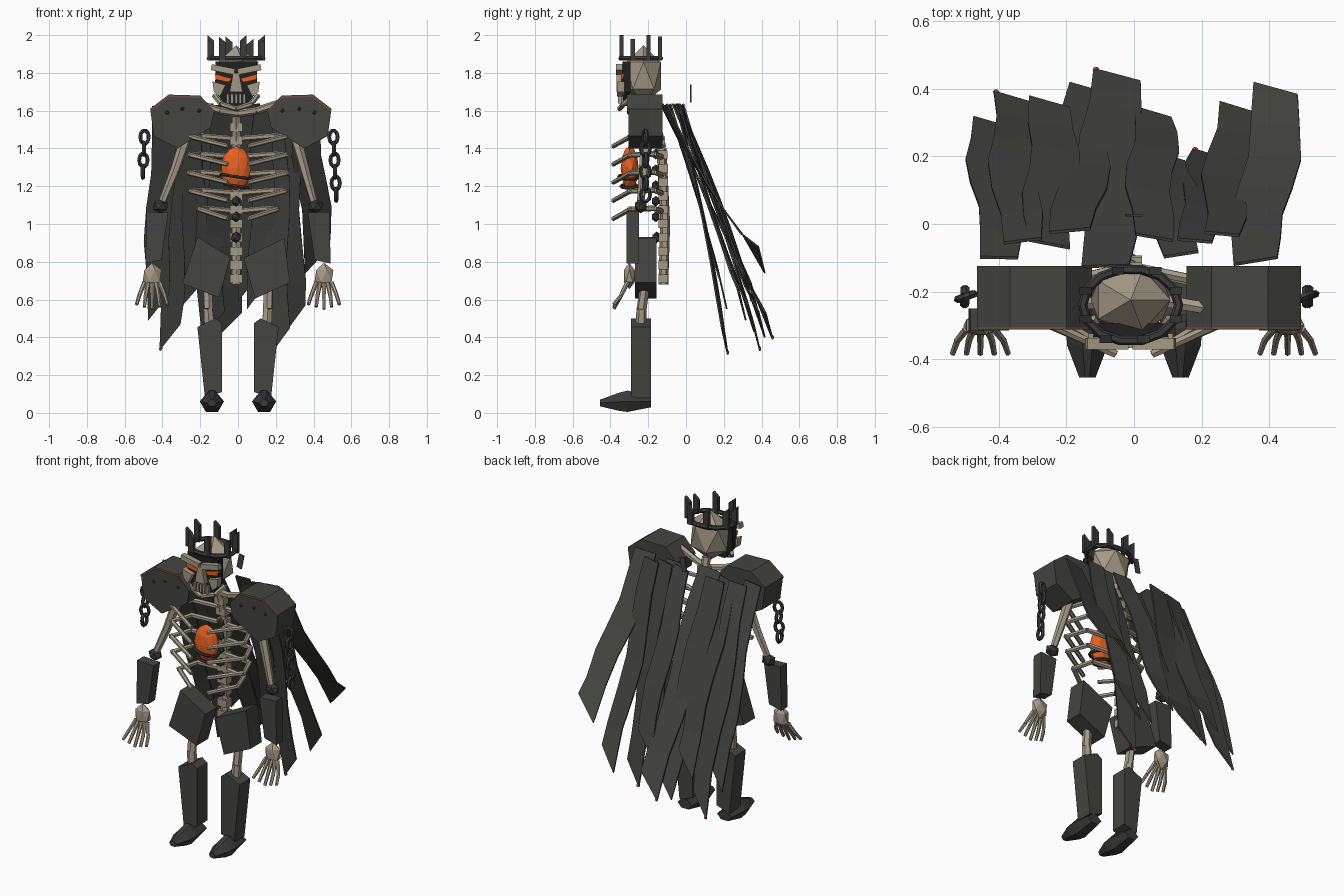
import bpy, bmesh, math
from mathutils import Vector, Matrix

if "Cube" in bpy.data.objects:
    bpy.data.objects.remove(bpy.data.objects["Cube"])


def material(name, r, g, b):
    m = bpy.data.materials.new(name)
    m.diffuse_color = (r, g, b, 1)
    m.use_nodes = True
    m.node_tree.nodes["Principled BSDF"].inputs["Base Color"].default_value = m.diffuse_color
    return m


IRON = material("dark iron", .058, .060, .051)
BLACK = material("blackened metal", .042, .044, .041)
CLOTH = material("grey cloth", .056, .058, .051)
BONE = material("old bone", .37, .32, .235)
EMBER = material("ember orange", .80, .12, .015)
RUST = material("rust brown", .15, .075, .045)
VOID = material("void black", .014, .014, .014)


def finish(bm, name, mat):
    bmesh.ops.recalc_face_normals(bm, faces=bm.faces)
    me = bpy.data.meshes.new(name)
    bm.to_mesh(me)
    bm.free()
    ob = bpy.data.objects.new(name, me)
    me.materials.append(mat)
    bpy.context.collection.objects.link(ob)
    return ob


def rod(bm, a, b, r1, r2, sides=6):
    a, b = Vector(a), Vector(b)
    d = b - a
    mtx = Matrix.Translation((a + b) / 2) @ d.to_track_quat('Z', 'Y').to_matrix().to_4x4()
    bmesh.ops.create_cone(bm, cap_ends=True, segments=sides, radius1=r1, radius2=r2,
                          depth=d.length, matrix=mtx)


def path(name, pts, r, mat, r_end=None):
    bm = bmesh.new()
    n = len(pts) - 1
    e = r if r_end is None else r_end
    for i in range(n):
        rod(bm, pts[i], pts[i + 1], r + (e - r) * i / n, r + (e - r) * (i + 1) / n)
    return finish(bm, name, mat)


def ico(name, loc, size, mat, sub=1):
    bm = bmesh.new()
    bmesh.ops.create_icosphere(bm, subdivisions=sub, radius=1,
                               matrix=Matrix.Translation(loc) @ Matrix.Diagonal((*size, 1)))
    return finish(bm, name, mat)


def box(name, loc, size, mat, tilt=0):
    bm = bmesh.new()
    bmesh.ops.create_cube(bm, size=1, matrix=Matrix.Translation(loc) @ Matrix.Rotation(tilt, 4, 'Y')
                          @ Matrix.Diagonal((*size, 1)))
    return finish(bm, name, mat)


def loft(name, rows, mat):
    bm = bmesh.new()
    rows = [[bm.verts.new(p) for p in row] for row in rows]
    n = len(rows[0])
    for a, b in zip(rows, rows[1:]):
        for j in range(n):
            bm.faces.new([a[j], a[(j + 1) % n], b[(j + 1) % n], b[j]])
    bm.faces.new(rows[0])
    bm.faces.new(rows[-1])
    return finish(bm, name, mat)


def prism(name, xz, y0, y1, mat):
    return loft(name, [[(x, y, z) for x, z in xz] for y in (y0, y1)], mat)


def ring(name, loc, rx, ry, tube, mat, rot=None, seg=12, sides=6):
    bm = bmesh.new()
    vs = []
    for i in range(seg):
        a = 2 * math.pi * i / seg
        for j in range(sides):
            b = 2 * math.pi * j / sides
            k = tube * math.cos(b)
            vs.append(bm.verts.new(((rx + k) * math.cos(a), (ry + k) * math.sin(a), tube * math.sin(b))))
    for i in range(seg):
        for j in range(sides):
            i2, j2 = (i + 1) % seg, (j + 1) % sides
            bm.faces.new([vs[i * sides + j], vs[i2 * sides + j], vs[i2 * sides + j2], vs[i * sides + j2]])
    bm.transform(Matrix.Translation(loc) @ (rot or Matrix()))
    return finish(bm, name, mat)


# Skull and face
C = -.01
ico("skull", (C, -.225, 1.785), (.132, .108, .16), BONE)
prism("face_void", [(C - .11, 1.86), (C + .11, 1.86), (C + .11, 1.70), (C + .055, 1.625), (C - .055, 1.625),
                    (C - .11, 1.70)], -.335, -.295, VOID)
prism("nose_bridge", [(C - .016, 1.80), (C + .016, 1.80), (C + .034, 1.70), (C - .034, 1.70)], -.368, -.33, BONE)
for s in (-1, 1):
    box("brow", (C + s * .07, -.354, 1.818), (.125, .034, .032), BONE, -s * .2)
    prism("eye", [(C + s * .022, 1.77), (C + s * .112, 1.795), (C + s * .108, 1.765), (C + s * .04, 1.75)],
          -.345, -.33, EMBER)
    prism("cheekbone", [(C + s * .055, 1.735), (C + s * .125, 1.755), (C + s * .118, 1.70), (C + s * .085, 1.675)],
          -.365, -.325, BONE)
    path("jaw", [(C + s * .115, -.28, 1.68), (C + s * .08, -.33, 1.635), (C, -.352, 1.61)], .014, BONE)
for i in range(5):
    box("tooth", (C - .044 + .022 * i, -.35, 1.662), (.014, .02, .05), BONE)

# Crown
ring("crown_band", (C, -.24, 1.877), .142, .108, .014, BLACK, seg=14)
for i in range(8):
    a = 2 * math.pi * (i + .5) / 8
    x, y = C + .145 * math.cos(a), -.24 + .110 * math.sin(a)
    x += .018 * (1 if i < 4 else -1) * (abs(x - C) < .1)
    h = 2.0 - (.0, .02, .008)[i % 3]
    prism("crown_spike", [(x - .018, 1.865), (x + .018, 1.865), (x + .018, h - .03 * (x < 0)),
                          (x - .018, h - .03 * (x > 0))], y - .011, y + .011, BLACK)

# Spine: core, vertebrae and knobs
path("spine", [(C, -.12, .68), (C, -.11, 1.0), (C, -.13, 1.4), (C, -.19, 1.66)], .026, BONE)
for i in range(13):
    z = .71 + .073 * i
    box("vertebra", (C, -.12 - max(0, z - 1.35) * .2, z), (.066, .052, .046), BONE)
for i in range(5):
    ico("spine_knob", (C, -.16, 1.37 - .083 * i), (.026, .024, .028), BLACK)
ico("waist_knob", (C, -.155, .93), (.03, .025, .03), BLACK)

# Ribs bent once at the flank, and collarbones
for s in (-1, 1):
    for i, w in enumerate((.25, .255, .26, .25, .205)):
        z = 1.462 - .096 * i
        path("rib", [(C + s * .02, -.13, z - .01), (s * w * .8, -.17, z + .005), (s * w, -.295, z),
                     (s * .055, -.385, z - .05)], .016, BONE, .013)
        ico("rib_joint", (s * w, -.295, z), (.017, .017, .017), BONE)
    path("collarbone", [(0, -.20, 1.585), (s * .10, -.23, 1.60), (s * .22, -.25, 1.64)], .02, BONE)

# Burning heart held by bands
ico("heart", (C, -.298, 1.295), (.082, .048, .118), EMBER, 2)
for z, r in ((1.25, .08), (1.20, .062)):
    ring("heart_band", (C, -.30, z), r, r * .7, .009, BLACK, Matrix.Rotation(.15, 4, 'Y'))

# Shoulder armour with rust rim and rivets
SHOULDER = [(.48, 1.61), (.382, 1.685), (.215, 1.68), (.14, 1.60), (.16, 1.51), (.335, 1.40), (.46, 1.465)]
for s in (-1, 1):
    pts = [(.015 + s * x, z) for x, z in SHOULDER]
    prism("shoulder_plate", pts, -.305, -.125, IRON)
    inner = [(x - s * .004, z - .013) for x, z in pts[:4]]
    for a in range(3):
        prism("shoulder_rim", [pts[a], pts[a + 1], inner[a + 1], inner[a]], -.312, -.303, RUST)
    for x, z in ((.22, 1.60), (.31, 1.61), (.39, 1.59)):
        ico("rivet", (.015 + s * x, -.306, z), (.011, .008, .011), BLACK)

# Arms, gauntlets and hands
for s in (-1, 1):
    path("upper_arm", [(.015 + s * .29, -.21, 1.46), (.01 + s * .345, -.225, 1.28), (s * .40, -.24, 1.12)],
         .03, BONE, .02)
    ico("elbow", (s * .41, -.24, 1.095), (.046, .036, .038), BLACK)
    prism("gauntlet", [(s * .37, 1.06), (s * .485, 1.065), (s * .49, .79), (s * .405, .81)], -.315, -.25, IRON)
    ico("palm", (s * .455, -.30, .725), (.056, .034, .07), BONE)
    for i in range(5):
        k = i - 2
        path("finger", [(s * (.455 + k * .020), -.31, .69), (s * (.455 + k * .034), -.345, .62),
                        (s * (.455 + k * .041), -.383, .55 + .012 * abs(k))], .0125, BONE, .009)

# Hanging chains
for x, count, s in ((-.495, 4, -1), (.505, 6, 1)):
    for i in range(count):
        rot = Matrix.Rotation(.35 + 1.2 * (i % 2), 4, 'Z') @ Matrix.Rotation(math.pi / 2, 4, 'X')
        ring("chain_link", (x + s * .003 * i, -.215, 1.46 - .061 * i), .024, .035, .011, BLACK, rot, 10, 5)

# Legs, thigh plates, greaves and boots
prism("thigh_plate_a", [(-.215, .93), (-.04, .825), (-.10, .61), (-.295, .685)], -.27, -.155, IRON)
prism("thigh_plate_b", [(.03, .82), (.245, .925), (.275, .69), (.09, .605)], -.27, -.155, IRON)
BOOT = [(-.455, .024, .035, .07), (-.36, .06, .012, .105), (-.31, .064, .005, .118), (-.185, .05, .03, .09)]
for s in (-1, 1):
    path("thigh_bone", [(s * .165, -.20, .80), (s * .158, -.235, .55), (s * .15, -.24, .44)], .024, BONE, .03)
    prism("greave", [(s * .215, .455), (s * .12, .50), (s * .085, .475), (s * .085, .11), (s * .175, .08)],
          -.29, -.185, IRON)
    loft("boot", [[(s * .138 + k * w, y, lo + (hi - lo) * h) for k, h in
                   ((-1, .5), (-.5, 0), (.5, 0), (1, .5), (.25, 1), (-.25, 1))] for y, w, lo, hi in BOOT], BLACK)

# Tattered cape: top x, top y, end x, end y, end z, width, mid bow
STRIPS = [(-.40, -.10, -.42, .30, .56, .12, .02), (-.33, -.05, -.36, .375, .40, .12, .02),
          (-.25, -.06, -.25, .36, .62, .13, 0), (-.19, -.02, -.13, .40, .47, .13, -.02),
          (-.085, -.125, -.05, .44, .46, .15, 0), (.06, -.04, .055, .33, .66, .12, .02),
          (.14, -.09, .10, .20, .62, .11, .01), (.18, -.05, .225, .205, .38, .11, .02),
          (.26, -.03, .305, .345, .50, .11, -.02), (.36, -.11, .42, .40, .81, .14, -.04)]
for n, (x0, y0, x1, y1, z1, w, bow) in enumerate(STRIPS):
    bm = bmesh.new()
    prev = None
    for i in range(7):
        t = i / 6
        arc = math.sin(math.pi * t)
        c = Vector((x0 + (x1 - x0) * t + .022 * math.sin(t * 7 + n * 1.7) * arc,
                    y0 + (y1 - y0) * t + bow * arc, 1.63 + (z1 - 1.63) * t))
        tw = .18 * math.sin(n * 2.3) * (1 - t) - .15 * t
        d = Vector((math.cos(tw), math.sin(tw), 0)) * w * (.47 + .1 * arc)
        slant = Vector((0, .008, -.07)) * (1 if i == 6 else .1)
        row = [bm.verts.new(c - d + slant), bm.verts.new(c + d - slant)]
        if prev:
            bm.faces.new([prev[0], prev[1], row[1], row[0]])
        prev = row
    tip = prev[0].co.copy()
    ob = finish(bm, "cape_strip", CLOTH)
    m = ob.modifiers.new("thickness", 'SOLIDIFY')
    m.thickness, m.offset = .009, 0
    if n in (1, 4, 7):
        ico("cape_ember", tip + Vector((.007, 0, .010)), (.010, .008, .013), EMBER)
box("cape_shard", (0, .025, 1.69), (.035, .006, .09), CLOTH, .2)
